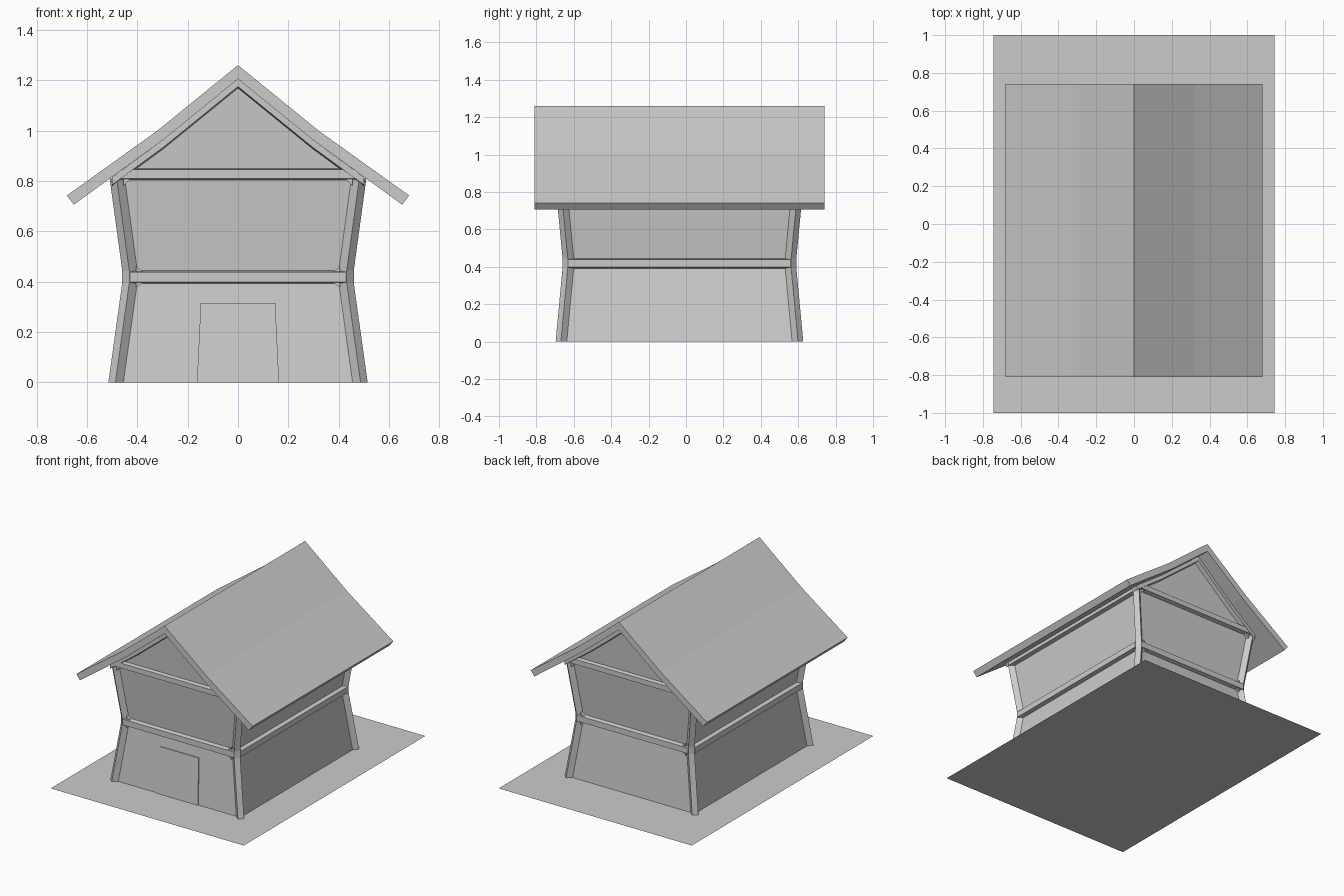
import bpy, bmesh

if "Cube" in bpy.data.objects:
    bpy.data.objects.remove(bpy.data.objects["Cube"])

CY = -0.035      # centre of the house along y
D = 0.028        # depth of panels behind the timber frame
# wall levels: height, half width, half depth (pinched at the waist)
LEVELS = [(0.0, 0.515, 0.662), (0.395, 0.46, 0.625), (0.445, 0.46, 0.625), (0.81, 0.51, 0.66)]


def loft(name, rings):
    """Bridge successive closed rings and cap both ends."""
    bm = bmesh.new()
    rows = [[bm.verts.new(p) for p in r] for r in rings]
    n = len(rows[0])
    for a, b in zip(rows, rows[1:]):
        for i in range(n):
            j = (i + 1) % n
            bm.faces.new((a[i], a[j], b[j], b[i]))
    bm.faces.new(rows[0])
    bm.faces.new(rows[-1])
    bmesh.ops.recalc_face_normals(bm, faces=bm.faces)
    me = bpy.data.meshes.new(name)
    bm.to_mesh(me)
    bm.free()
    ob = bpy.data.objects.new(name, me)
    bpy.context.collection.objects.link(ob)
    return ob


# ground plane
bpy.ops.mesh.primitive_plane_add(size=2)
ground = bpy.context.object
ground.name = "ground_plate"
ground.scale = (0.745, 1, 1)

# recessed wall panels
loft("wall_panels", [[(sx * (x - D), CY + sy * (y - D), z)
                      for sx, sy in ((-1, -1), (1, -1), (1, 1), (-1, 1))]
                     for z, x, y in LEVELS])

# gable infill, leaning slightly outwards
gable = [(-0.49, 0.81), (0.49, 0.81), (0.295, 0.95), (0, 1.19), (-0.295, 0.95)]
loft("gable_panels", [[(x, CY + s * (0.632 + (z - 0.81) * 0.06), z) for x, z in gable]
                      for s in (-1, 1)])

# chamfered corner posts with slanted reveals
section = [(0, 0.028), (0.028, 0), (0.062, 0.03), (0.07, 0.07), (0.03, 0.062)]
for sx in (-1, 1):
    for sy in (-1, 1):
        loft("corner_post", [[(sx * (x - a), CY + sy * (y - b), z) for a, b in section]
                             for z, x, y in LEVELS])


def beam(name, along_x, s, half, out, z0, z1):
    """Horizontal beam with slanted top and bottom edges."""
    prof = [(out, z0), (out, z1), (out - D - 0.01, z1 + 0.008), (out - D - 0.01, z0 - 0.008)]
    rings = []
    for e in (-half, half):
        rings.append([(e, CY + s * o, z) if along_x else (s * o, CY + e, z) for o, z in prof])
    loft(name, rings)


for s in (-1, 1):
    beam("waist_beam_end", True, s, 0.43, 0.625, 0.398, 0.438)
    beam("waist_beam_side", False, s, 0.595, 0.46, 0.398, 0.438)
    beam("top_beam_end", True, s, 0.475, 0.66, 0.81, 0.845)
    beam("top_beam_side", False, s, 0.63, 0.505, 0.785, 0.81)
    # gable rafters under the roof
    path = [(-0.5, 0.815), (-0.295, 0.965), (0, 1.205), (0.295, 0.965), (0.5, 0.815)]
    rings = []
    for x, z in path:
        y = 0.66 + (z - 0.81) * 0.06
        rings.append([(x, CY + s * y, z), (x, CY + s * y, z - 0.03),
                      (x, CY + s * (y - D - 0.01), z - 0.038),
                      (x, CY + s * (y - D - 0.01), z)])
    loft("gable_rafter", rings)
    # knee blocks in the corners of the end frames
    for sx in (-1, 1):
        for z0, x0, y0, dz in ((0.438, 0.405, 0.625, 0.022), (0.398, 0.405, 0.625, -0.022),
                               (0.81, 0.455, 0.66, -0.03)):
            tri = [(x0, z0), (x0 - 0.03, z0), (x0, z0 + dz)]
            loft("knee_block", [[(sx * x, CY + s * y, z) for x, z in tri]
                                for y in (y0 - 0.008, y0 - D - 0.01)])

# door slab following the lean of the lower front panel
door = [(-0.163, 0.0), (0.163, 0.0), (0.148, 0.315), (-0.148, 0.315)]
loft("front_door", [[(x, CY - (0.662 - D + off - z * 0.0937), z) for x, z in door]
                    for off in (-0.01, 0.006)])

# roof slab with a kink halfway down each slope
half = [(0.68, 0.742), (0.32, 1.0), (0, 1.26)]
under = [(0.652, 0.706), (0.295, 0.965), (0, 1.205)]
profile = half + [(-x, z) for x, z in half[1::-1]] + [(-x, z) for x, z in under] \
    + under[1::-1]
loft("roof", [[(x, y, z) for x, z in profile] for y in (-0.81, 0.74)])
